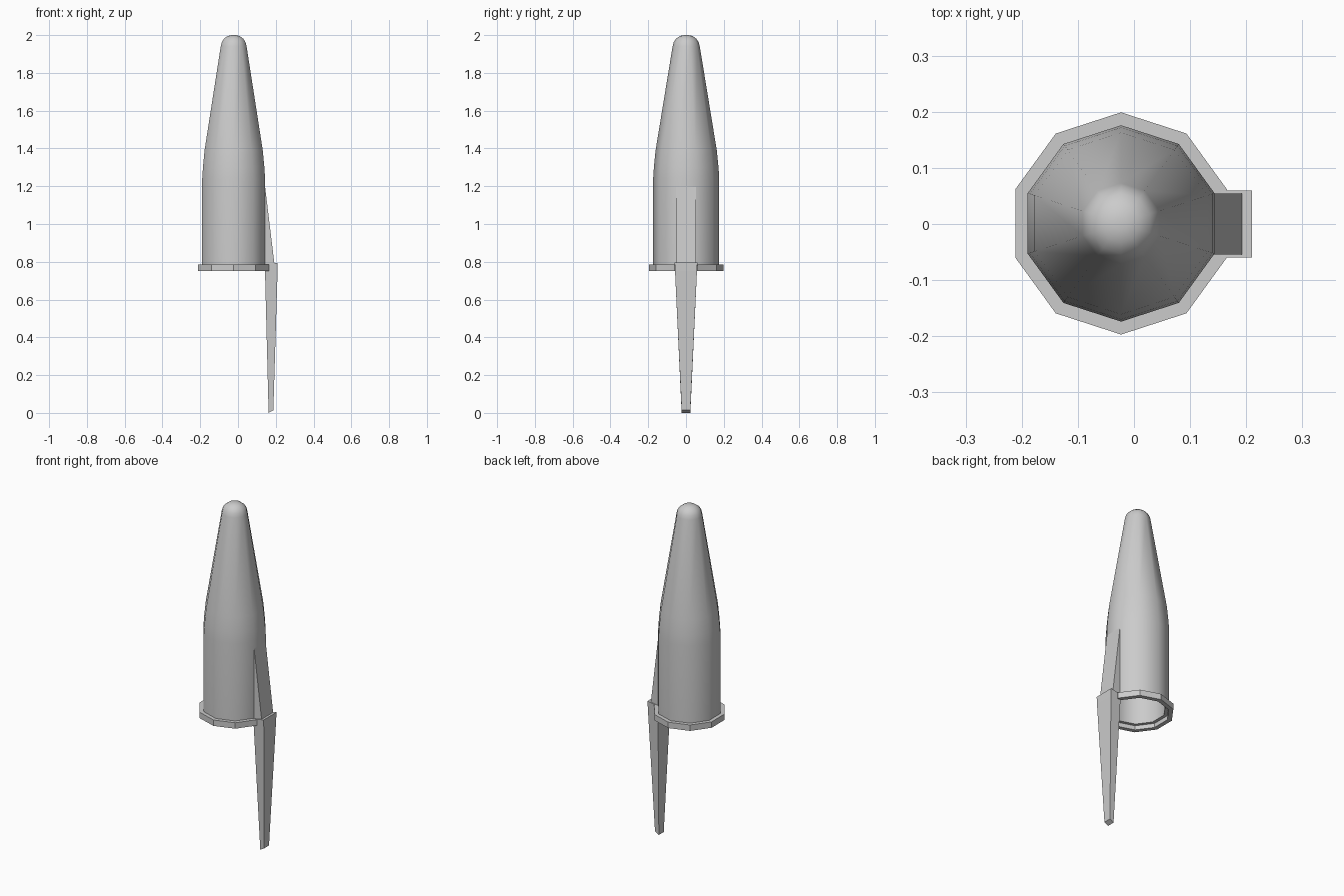
import bpy, bmesh
from math import pi, cos, sin, radians

if "Cube" in bpy.data.objects:
    bpy.data.objects.remove(bpy.data.objects["Cube"])

CX, SIDES = -0.023, 10


def make(name, rings, close_start=False, close_end=False, loop=False, smooth=None):
    """Skin a stack of equal-length vertex rings into one mesh object."""
    bm = bmesh.new()
    vs = [[bm.verts.new(p) for p in ring] for ring in rings]
    pairs = list(zip(vs, vs[1:])) + ([(vs[-1], vs[0])] if loop else [])
    for a, b in pairs:
        n = len(a)
        for i in range(n):
            j = (i + 1) % n
            bm.faces.new((a[i], a[j], b[j], b[i]))
    if close_start:
        bm.faces.new(vs[0][::-1])
    if close_end:
        bm.faces.new(vs[-1])
    bmesh.ops.recalc_face_normals(bm, faces=bm.faces)
    me = bpy.data.meshes.new(name)
    bm.to_mesh(me)
    bm.free()
    ob = bpy.data.objects.new(name, me)
    bpy.context.collection.objects.link(ob)
    if smooth:
        bpy.ops.object.select_all(action='DESELECT')
        ob.select_set(True)
        bpy.context.view_layer.objects.active = ob
        bpy.ops.object.shade_smooth_by_angle(angle=radians(smooth))
    return ob


def ring(r, z):
    step = 2 * pi / SIDES
    return [(CX + r * cos(step * (i + 0.5)), 0.001 + r * sin(step * (i + 0.5)), z)
            for i in range(SIDES)]


def taper(name, sections):
    """Bar made from sections of (inner x, inner z, outer x, outer z, half width)."""
    rings = [[(xi, -w, zi), (xo, -w, zo), (xo, w, zo), (xi, w, zi)]
             for xi, zi, xo, zo, w in sections]
    return make(name, rings, True, True)


# Hollow cap body: inner wall, stepped rim, outer wall, rounded tip
profile = [(0.012, 1.96), (0.05, 1.92), (0.14, 1.38), (0.153, 1.24), (0.153, 0.775),
           (0.175, 0.775), (0.175, 1.24), (0.171, 1.30), (0.162, 1.39),
           (0.072, 1.94), (0.066, 1.962), (0.054, 1.981), (0.034, 1.995), (0.012, 2.0)]
make("cap_body", [ring(r, z) for r, z in profile], True, True, smooth=45)

# Rim collar around the open end
make("rim_collar", [ring(r, z) for r, z in
                    [(0.172, 0.75), (0.198, 0.75), (0.198, 0.785), (0.172, 0.785)]], loop=True)

# Wedge that joins the clip to the body
taper("clip_wedge", [(0.138, 0.77, 0.195, 0.77, 0.054),
                     (0.138, 1.2, 0.143, 1.2, 0.054)])

# Tapered pocket clip
taper("clip", [(0.162, 0.0, 0.187, 0.014, 0.023),
               (0.143, 0.75, 0.2095, 0.75, 0.058),
               (0.143, 0.783, 0.21, 0.795, 0.06)])
